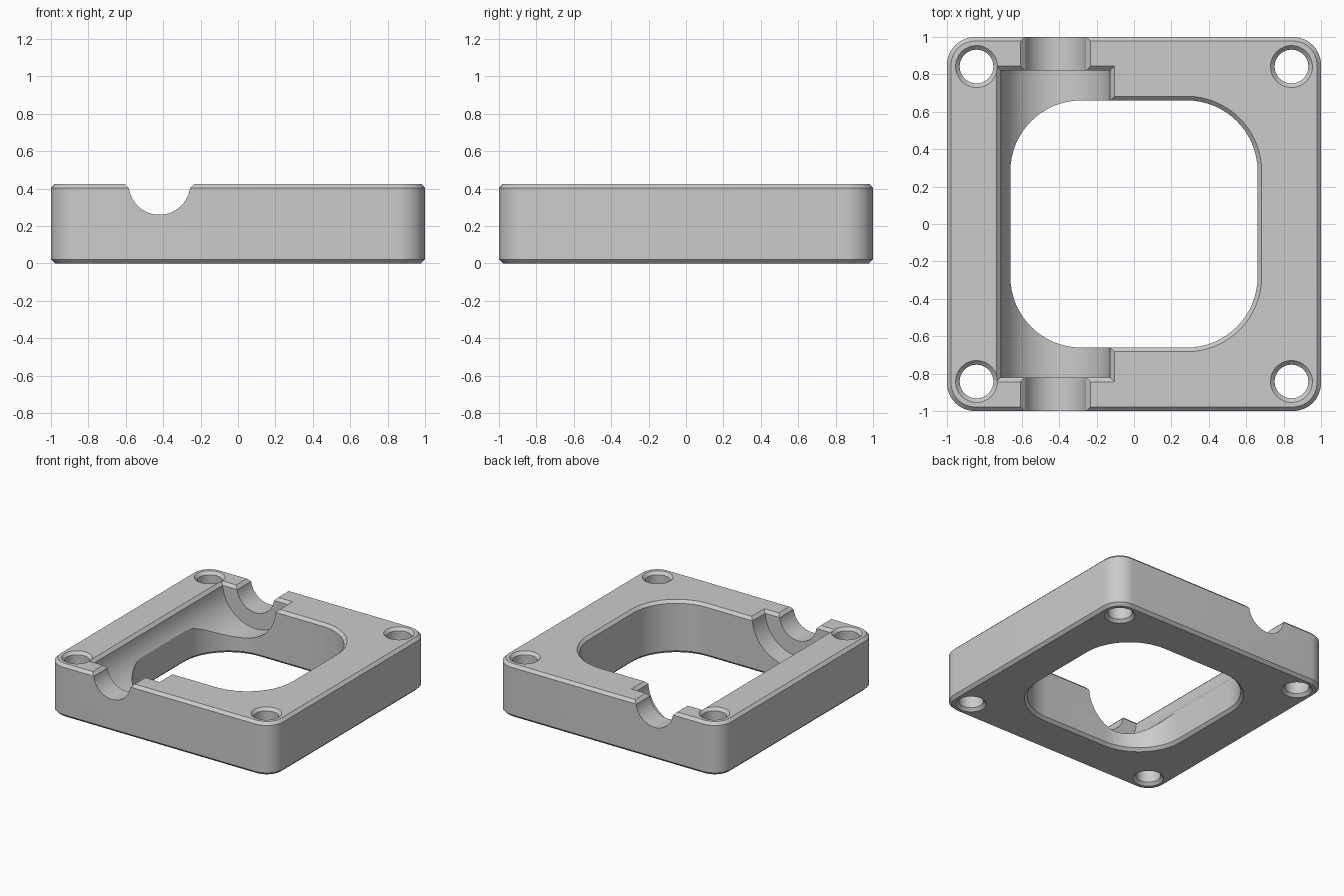
import bpy, bmesh, math

if "Cube" in bpy.data.objects:
    bpy.data.objects.remove(bpy.data.objects["Cube"])

H = 0.425      # block height
C = 0.022      # chamfer size
AXIS_X = -0.42 # channel centre line

grey = bpy.data.materials.new("light_grey")
grey.use_nodes = True
colour = (0.6, 0.6, 0.6, 1)
grey.diffuse_color = colour
grey.node_tree.nodes["Principled BSDF"].inputs["Base Color"].default_value = colour


def rounded(hx, hy, r, cx=0, cy=0, n=12):
    """Outline of a rounded rectangle, a circle when r equals both half sizes."""
    pts = []
    for q, (sx, sy) in enumerate([(1, 1), (-1, 1), (-1, -1), (1, -1)]):
        for i in range(n + 1 if r < hx or r < hy else n):
            a = math.pi / 2 * (q + i / n)
            pts.append((cx + sx * (hx - r) + r * math.cos(a),
                        cy + sy * (hy - r) + r * math.sin(a)))
    return pts


def rect(hx, hy, cx=0):
    return [(cx + hx, hy), (cx - hx, hy), (cx - hx, -hy), (cx + hx, -hy)]


def loft(name, layers, place=lambda x, y, z: (x, y, z)):
    """Closed solid through outlines stacked along z."""
    bm = bmesh.new()
    rings = [[bm.verts.new(place(x, y, z)) for x, y in pts] for z, pts in layers]
    for a, b in zip(rings, rings[1:]):
        for i in range(len(a)):
            j = (i + 1) % len(a)
            bm.faces.new((a[i], a[j], b[j], b[i]))
    bm.faces.new(rings[0][::-1])
    bm.faces.new(rings[-1])
    bmesh.ops.recalc_face_normals(bm, faces=bm.faces)
    mesh = bpy.data.meshes.new(name)
    bm.to_mesh(mesh)
    bm.free()
    mesh.materials.append(grey)
    obj = bpy.data.objects.new(name, mesh)
    bpy.context.collection.objects.link(obj)
    return obj


def through_hole(name, h, r, cx=0, cy=0, n=12):
    """Cutter for a vertical opening chamfered at both ends."""
    def out(d):
        return rounded(h + d, h + d, r + d, cx, cy, n)
    return loft(name, [(-C, out(2 * C)), (C, out(0)),
                       (H - C, out(0)), (H + C, out(2 * C))])


def channel(name, r, half_len):
    """Cutters for a half-round channel along y and the bevel of its rim."""
    tube = loft(name, [(-half_len, rounded(r, r, r, n=20)), (half_len, rounded(r, r, r, n=20))],
                lambda x, y, z: (x + AXIS_X, z, y + H))
    rim = loft(name + "_rim", [(H - 2 * C, rect(r - C, half_len - C, AXIS_X)),
                               (H + C, rect(r + 2 * C, half_len + 2 * C, AXIS_X))])
    return [tube, rim]


# Main block with chamfered top and bottom edges
block = loft("housing_block", [(0, rounded(1 - C, 1 - C, 0.15 - C)), (C, rounded(1, 1, 0.15)),
                               (H - C, rounded(1, 1, 0.15)), (H, rounded(1 - C, 1 - C, 0.15 - C))])

# Central opening, shaft channels and corner bolt holes
cutters = [through_hole("centre_opening", 0.661, 0.38, n=16)]
cutters += channel("wide_channel", 0.293, 0.822)
cutters += channel("shaft_channel", 0.165, 1.2)
for sx in (-1, 1):
    for sy in (-1, 1):
        cutters.append(through_hole("bolt_hole", 0.09, 0.09, sx * 0.842, sy * 0.842))

bpy.ops.object.select_all(action='DESELECT')
bpy.context.view_layer.objects.active = block
block.select_set(True)
for cutter in cutters:
    mod = block.modifiers.new(cutter.name, 'BOOLEAN')
    mod.operation = 'DIFFERENCE'
    mod.solver = 'EXACT'
    mod.object = cutter
    bpy.ops.object.modifier_apply(modifier=mod.name)
    bpy.data.objects.remove(cutter)

bpy.ops.object.shade_smooth_by_angle(angle=math.radians(25))
